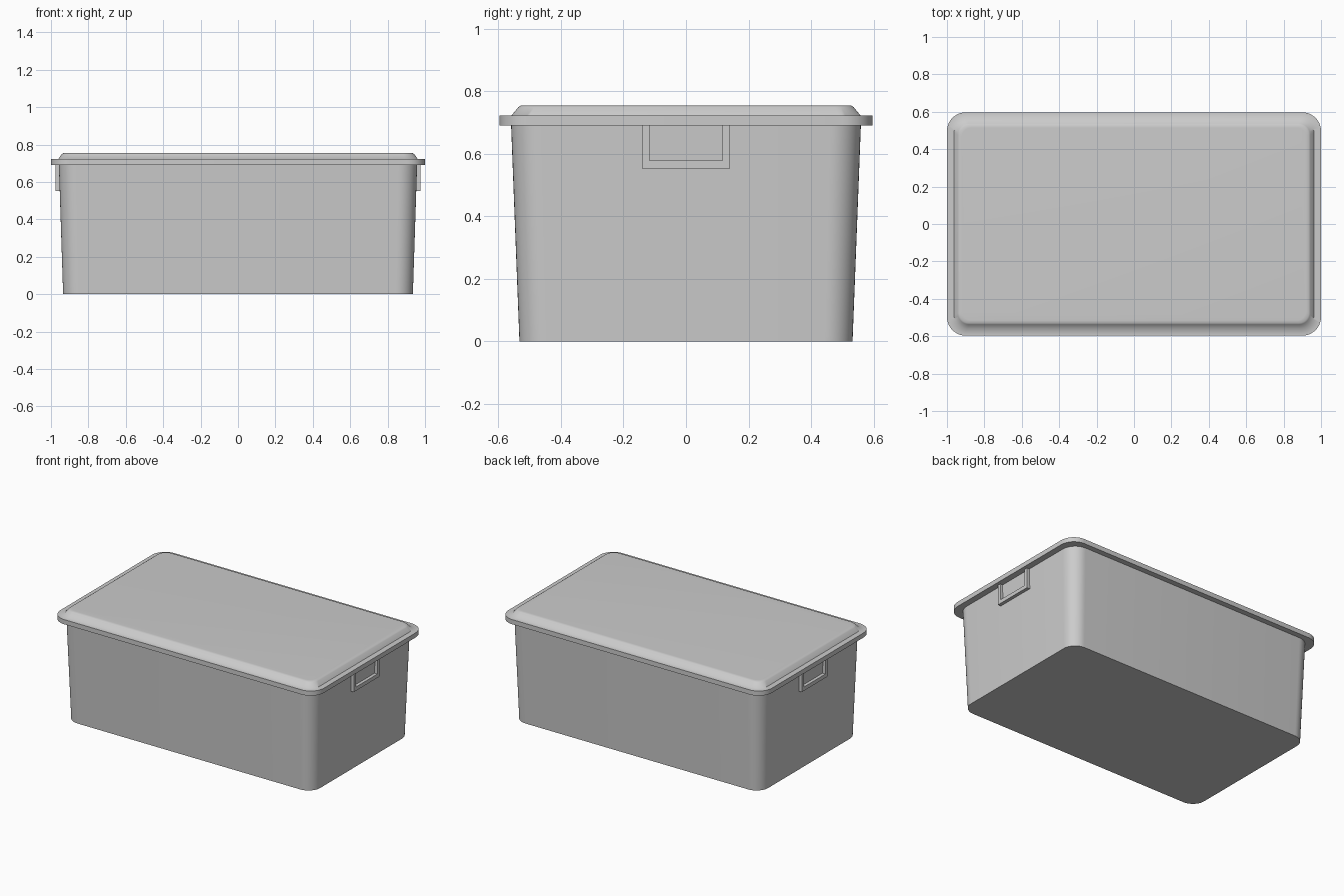
import bpy, bmesh, math

cube = bpy.data.objects.get("Cube")
if cube:
    bpy.data.objects.remove(cube, do_unlink=True)

grey = bpy.data.materials.new("light_grey_plastic")
grey.use_nodes = True
grey.diffuse_color = (0.6, 0.6, 0.6, 1)
grey.node_tree.nodes["Principled BSDF"].inputs["Base Color"].default_value = (0.6, 0.6, 0.6, 1)


def finish(name, bm, angle):
    bmesh.ops.recalc_face_normals(bm, faces=bm.faces)
    mesh = bpy.data.meshes.new(name)
    bm.to_mesh(mesh)
    bm.free()
    mesh.materials.append(grey)
    obj = bpy.data.objects.new(name, mesh)
    bpy.context.collection.objects.link(obj)
    bpy.ops.object.select_all(action='DESELECT')
    obj.select_set(True)
    bpy.context.view_layer.objects.active = obj
    bpy.ops.object.shade_smooth_by_angle(angle=math.radians(angle))


def rounded_loop(bm, hx, hy, r, z, steps=10):
    verts = []
    corners = ((1, 1), (-1, 1), (-1, -1), (1, -1))
    for q, (sx, sy) in enumerate(corners):
        for i in range(steps + 1):
            a = (q + i / steps) * math.pi / 2
            verts.append(bm.verts.new((sx * (hx - r) + r * math.cos(a),
                                       sy * (hy - r) + r * math.sin(a), z)))
    return verts


def loft(name, sections, angle):
    """Stack rounded rectangles and close both ends."""
    bm = bmesh.new()
    loops = [rounded_loop(bm, *s) for s in sections]
    for low, high in zip(loops, loops[1:]):
        n = len(low)
        for i in range(n):
            j = (i + 1) % n
            bm.faces.new((low[i], low[j], high[j], high[i]))
    bm.faces.new(loops[0])
    bm.faces.new(loops[-1])
    finish(name, bm, angle)


# Tapered tub
loft("box_body", [(0.935, 0.533, 0.09, 0), (0.958, 0.56, 0.1, 0.70)], 40)

# Lid with overhanging rim and raised, chamfered panel
loft("lid", [(1.0, 0.597, 0.1, 0.69), (1.0, 0.597, 0.1, 0.722),
             (0.962, 0.559, 0.07, 0.722), (0.942, 0.537, 0.06, 0.749),
             (0.934, 0.53, 0.055, 0.754), (0.92, 0.515, 0.05, 0.755)], 50)

# U-shaped grips hanging below the rim at both ends
outline = [(-0.139, 0.695), (-0.139, 0.552), (0.139, 0.552), (0.139, 0.695)]
inner = [(-0.117, 0.695), (-0.117, 0.578), (0.117, 0.578), (0.117, 0.695)]
for side, name in ((1, "left_handle"), (-1, "right_handle")):
    bm = bmesh.new()
    faces = []
    for i in range(3):
        quad = (outline[i], outline[i + 1], inner[i + 1], inner[i])
        faces.append(bm.faces.new([bm.verts.new((side * 0.945, y, z)) for y, z in quad]))
    bmesh.ops.remove_doubles(bm, verts=bm.verts, dist=1e-5)
    new = bmesh.ops.extrude_face_region(bm, geom=faces, use_keep_orig=True)["geom"]
    bmesh.ops.translate(bm, vec=(side * 0.031, 0, 0),
                        verts=[v for v in new if isinstance(v, bmesh.types.BMVert)])
    finish(name, bm, 30)
